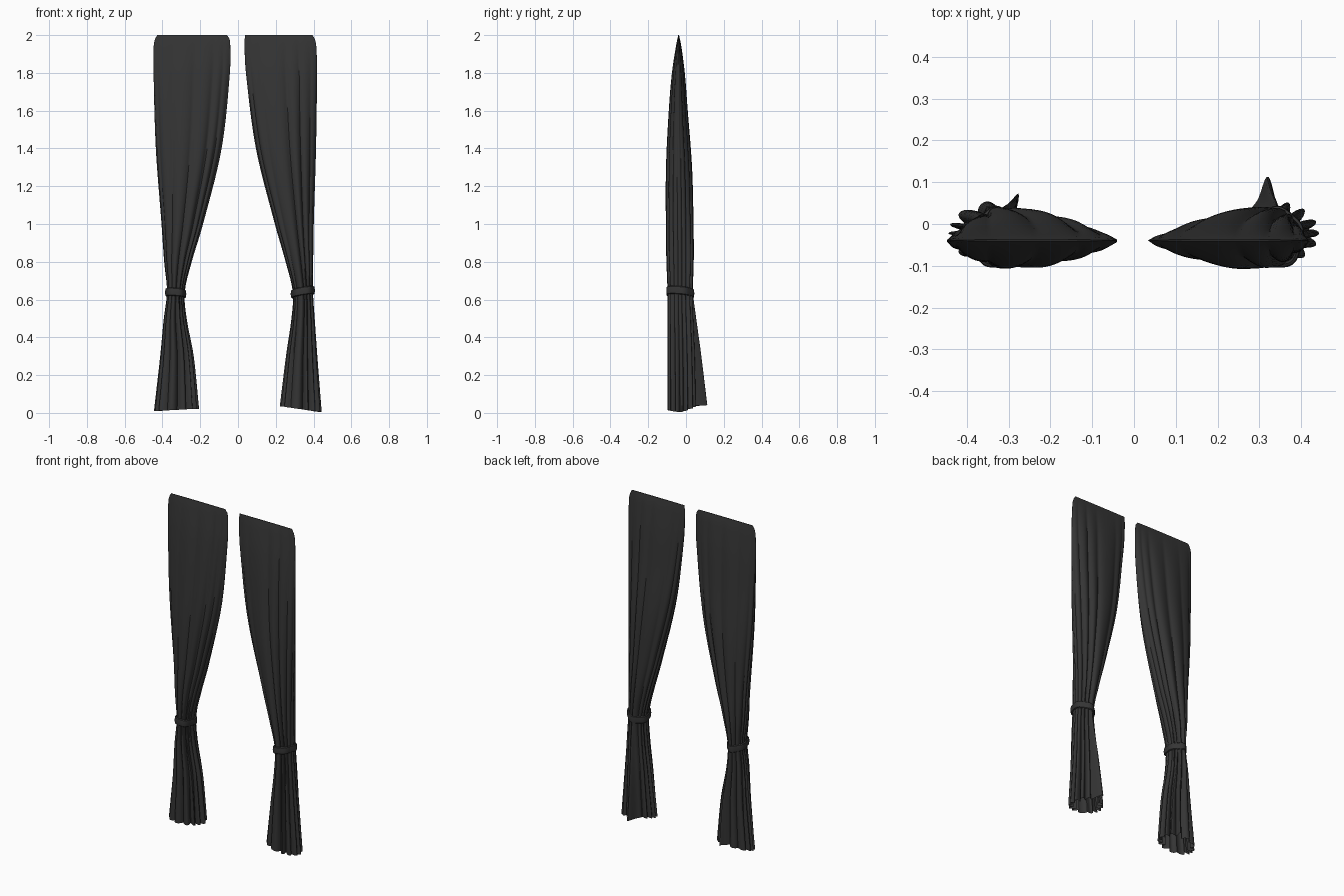
import bpy, bmesh
from math import sin, cos, pi, exp

if "Cube" in bpy.data.objects:
    bpy.data.objects.remove(bpy.data.objects["Cube"])

SEG, ROWS = 144, 64
cloth = bpy.data.materials.new("dark_cloth")
cloth.diffuse_color = (0.035, 0.035, 0.035, 1)
cloth.use_nodes = True
cloth.node_tree.nodes["Principled BSDF"].inputs["Base Color"].default_value = cloth.diffuse_color

# Profiles from the top down: z, outer |x|, inner |x|
LEFT = [(2.0, .428, .058), (1.985, .437, .046), (1.95, .446, .041), (1.8, .447, .043),
        (1.4, .435, .087), (1.0, .405, .185), (.8, .391, .245), (.64, .376, .282),
        (.5, .393, .272), (.3, .412, .235), (.01, .445, .206)]
RIGHT = [(2.0, .395, .038), (1.985, .404, .036), (1.95, .414, .034), (1.8, .418, .042),
         (1.4, .413, .095), (1.0, .401, .195), (.8, .398, .252), (.64, .397, .29),
         (.5, .406, .283), (.3, .420, .255), (.005, .443, .221)]
# Shared depth: z, front y, back y, fold depth in y, fold depth in x
DEPTH = [(2.0, -.041, -.037, 0, 0), (1.95, -.052, -.026, .2, 0), (1.8, -.075, -.006, .3, 0),
         (1.6, -.092, .010, .3, .02), (1.3, -.107, .033, .3, .04), (1.0, -.108, .041, .3, .1),
         (.8, -.105, .042, .32, .18), (.64, -.099, .037, .34, .22), (.5, -.1, .042, .4, .28),
         (.3, -.1, .05, .46, .34), (.0, -.1, .056, .52, .4)]


def sample(table, z):
    """Smooth interpolation of a table sorted by falling z."""
    z = max(min(z, table[0][0]), table[-1][0])
    i = next(k for k in range(len(table) - 1) if z >= table[k + 1][0])
    a, b = table[i], table[i + 1]
    p, q = table[max(i - 1, 0)], table[min(i + 2, len(table) - 1)]
    h = b[0] - a[0]
    t = (z - a[0]) / h
    out = []
    for c in range(1, len(a)):
        ma = (b[c] - p[c]) / (b[0] - p[0]) * h
        mb = (q[c] - a[c]) / (q[0] - a[0]) * h
        out.append((2*t**3 - 3*t*t + 1) * a[c] + (t**3 - 2*t*t + t) * ma
                   + (3*t*t - 2*t**3) * b[c] + (t**3 - t*t) * mb)
    return out


def finish(name, bm):
    bmesh.ops.recalc_face_normals(bm, faces=bm.faces)
    me = bpy.data.meshes.new(name)
    bm.to_mesh(me)
    bm.free()
    me.materials.append(cloth)
    ob = bpy.data.objects.new(name, me)
    bpy.context.collection.objects.link(ob)
    bpy.ops.object.select_all(action='DESELECT')
    ob.select_set(True)
    bpy.context.view_layer.objects.active = ob
    bpy.ops.object.shade_smooth_by_angle(angle=0.8)
    return ob


def skin(bm, rings, closed=False):
    n = len(rings[0])
    pairs = list(zip(rings, rings[1:] + ([rings[0]] if closed else [])))
    if not closed:
        pairs = list(zip(rings, rings[1:]))
    for a, b in pairs:
        for i in range(n):
            j = (i + 1) % n
            bm.faces.new((a[i], a[j], b[j], b[i]))


def curtain(name, side, table, seed, tail, hem):
    """Pleated tube, pinched flat at the top and flared below the tie."""
    bm = bmesh.new()
    bottom = table[-1][0]
    tail_angle, tail_len = tail
    rings = []
    for r in range(ROWS + 1):
        f = r / ROWS
        z = 2 - (2 - bottom) * (.35 * f * f + .65 * f)
        xo, xi = sample(table, z)
        y0, y1, dy, dx = sample(DEPTH, z)
        cx, hx, cy, hy = (xo + xi) / 2, (xo - xi) / 2, (y0 + y1) / 2, (y1 - y0) / 2
        flare = max(0, (.64 - z) / .64)
        ring = []
        for k in range(SEG):
            a = 2 * pi * k / SEG
            u = a + .13 * sin(2 * a + 0) + .10 * sin(3 * a) * seed + .04 * sin(5 * a)
            fold = 1 - abs(cos(7 * u)) ** .8
            fold *= .75 + .25 * sin(3 * a + seed * 2)
            w = (a - tail_angle) / .16
            x = cx + hx * cos(a) * (1 - dx * fold)
            y = cy + hy * sin(a) * (1 - dy * fold) + tail_len * flare * exp(-w * w)
            # slanted hem
            lift = flare ** 2 * (hem * (1 - cos(a)) / 2 + .02 * max(0, sin(a)))
            ring.append(bm.verts.new((side * x, y, z + lift)))
        rings.append(ring)
    skin(bm, rings)
    bm.faces.new(rings[0])
    return finish(name, bm)


def tie_band(name, cx, hx, z, tilt):
    """Flat strap looped round the gathered cloth, with rounded section."""
    bm = bmesh.new()
    section = [(0, -.022), (.006, -.018), (.008, 0), (.006, .018), (0, .022), (-.005, 0)]
    rings = []
    for k in range(64):
        a = 2 * pi * k / 64
        wob = .003 * sin(5 * a)
        rings.append([bm.verts.new((cx + (hx + o + wob) * cos(a),
                                    -.033 + (.066 + o + wob) * sin(a),
                                    z + h + tilt * cos(a) - .006 * sin(a)))
                      for o, h in section])
    skin(bm, rings, closed=True)
    return finish(name, bm)


# Two curtains, each with its own outline and hem
curtain("left_curtain", -1, LEFT, .8, (2.05, .03), .012)
curtain("right_curtain", 1, RIGHT, -.6, (1.68, .06), .03)

# Tie bands at the waist
tie_band("left_tie", -.330, .047, .635, -.004)
tie_band("right_tie", .343, .055, .640, .010)
